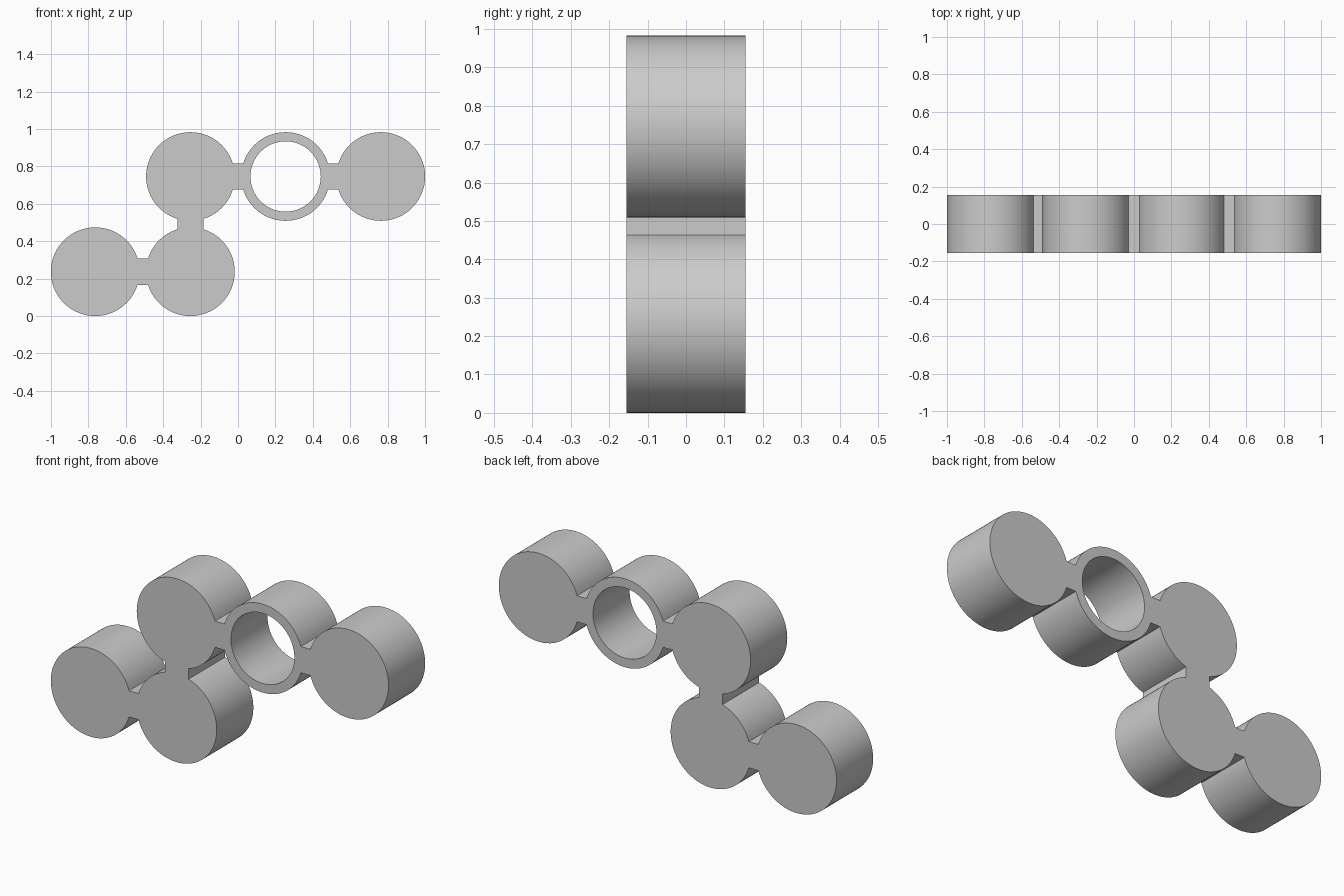
import bpy, bmesh, math

cube = bpy.data.objects.get("Cube")
if cube:
    bpy.data.objects.remove(cube, do_unlink=True)

R, BORE, HALF_DEPTH, HALF_LINK = 0.237, 0.188, 0.155, 0.07
STEP = 0.509                       # spacing between neighbouring cells
JOINT = math.asin(HALF_LINK / R)   # half angle covered by a link
JOINT_SEGS, FREE_SEGS = 6, 14

grey = bpy.data.materials.new("plain grey")
grey.use_nodes = True
colour = (0.6, 0.6, 0.6, 1)
grey.diffuse_color = colour
grey.node_tree.nodes["Principled BSDF"].inputs["Base Color"].default_value = colour


def centre(col, row):
    return (col - 1.5) * STEP, R + row * STEP


def ring_angles():
    """Angles around a cell, paired with the side whose link joins there."""
    out = []
    for side in range(4):
        mid = side * math.pi / 2
        for i in range(JOINT_SEGS):
            out.append((mid - JOINT + 2 * JOINT * i / JOINT_SEGS, side))
        gap = math.pi / 2 - 2 * JOINT
        for i in range(FREE_SEGS):
            out.append((mid + JOINT + gap * i / FREE_SEGS, None))
    return out


def circle(bm, c, radius, angles, y):
    return [bm.verts.new((c[0] + radius * math.cos(a), y, c[1] + radius * math.sin(a)))
            for a in angles]


def finish(bm, name):
    bmesh.ops.recalc_face_normals(bm, faces=bm.faces)
    mesh = bpy.data.meshes.new(name)
    bm.to_mesh(mesh)
    bm.free()
    mesh.materials.append(grey)
    obj = bpy.data.objects.new(name, mesh)
    bpy.context.collection.objects.link(obj)
    bpy.ops.object.select_all(action="DESELECT")
    bpy.context.view_layer.objects.active = obj
    obj.select_set(True)
    bpy.ops.object.shade_smooth_by_angle(angle=math.radians(30))


def strip(bm, a, b, skip=()):
    """Quads between two closed loops, leaving out the skipped segments."""
    n = len(a)
    for i in range(n):
        if i not in skip:
            j = (i + 1) % n
            bm.faces.new((a[i], a[j], b[j], b[i]))


def cell(name, pos, linked_sides, hollow=False):
    c, ring, bm = centre(*pos), ring_angles(), bmesh.new()
    angles = [a for a, _ in ring]
    front = circle(bm, c, R, angles, -HALF_DEPTH)
    back = circle(bm, c, R, angles, HALF_DEPTH)
    open_segs = {i for i, (_, s) in enumerate(ring) if s in linked_sides}
    strip(bm, front, back, open_segs)
    if hollow:
        front_in = circle(bm, c, BORE, angles, -HALF_DEPTH)
        back_in = circle(bm, c, BORE, angles, HALF_DEPTH)
        strip(bm, front, front_in)
        strip(bm, front_in, back_in)
        strip(bm, back_in, back)
    else:
        bm.faces.new(front)
        bm.faces.new(back[::-1])
    finish(bm, name)


def link(name, start, end, side):
    """Bridge whose ends follow the round walls of the two cells."""
    bm, mid = bmesh.new(), side * math.pi / 2
    arc = [mid - JOINT + 2 * JOINT * i / JOINT_SEGS for i in range(JOINT_SEGS + 1)]
    far = [a + math.pi for a in arc]
    loops = [circle(bm, centre(*start), R, arc, y) + circle(bm, centre(*end), R, far, y)
             for y in (-HALF_DEPTH, HALF_DEPTH)]
    half = JOINT_SEGS + 1
    ends = set(range(2 * half)) - {half - 1, 2 * half - 1}
    strip(bm, loops[0], loops[1], ends)
    bm.faces.new(loops[0])
    bm.faces.new(loops[1][::-1])
    finish(bm, name)


# Sides: 0 = +x, 1 = up, 2 = -x, 3 = down
cells = {
    "lower_end_disc": (0, 0),
    "lower_corner_disc": (1, 0),
    "upper_corner_disc": (1, 1),
    "open_ring": (2, 1),
    "upper_end_disc": (3, 1),
}
links = [
    ("lower_link", "lower_end_disc", "lower_corner_disc", 0),
    ("vertical_link", "lower_corner_disc", "upper_corner_disc", 1),
    ("upper_link_inner", "upper_corner_disc", "open_ring", 0),
    ("upper_link_outer", "open_ring", "upper_end_disc", 0),
]

for name, pos in cells.items():
    sides = {s for _, a, _, s in links if a == name}
    sides |= {s + 2 for _, _, b, s in links if b == name}
    cell(name, pos, sides, hollow=name == "open_ring")

for name, a, b, side in links:
    link(name, cells[a], cells[b], side)
